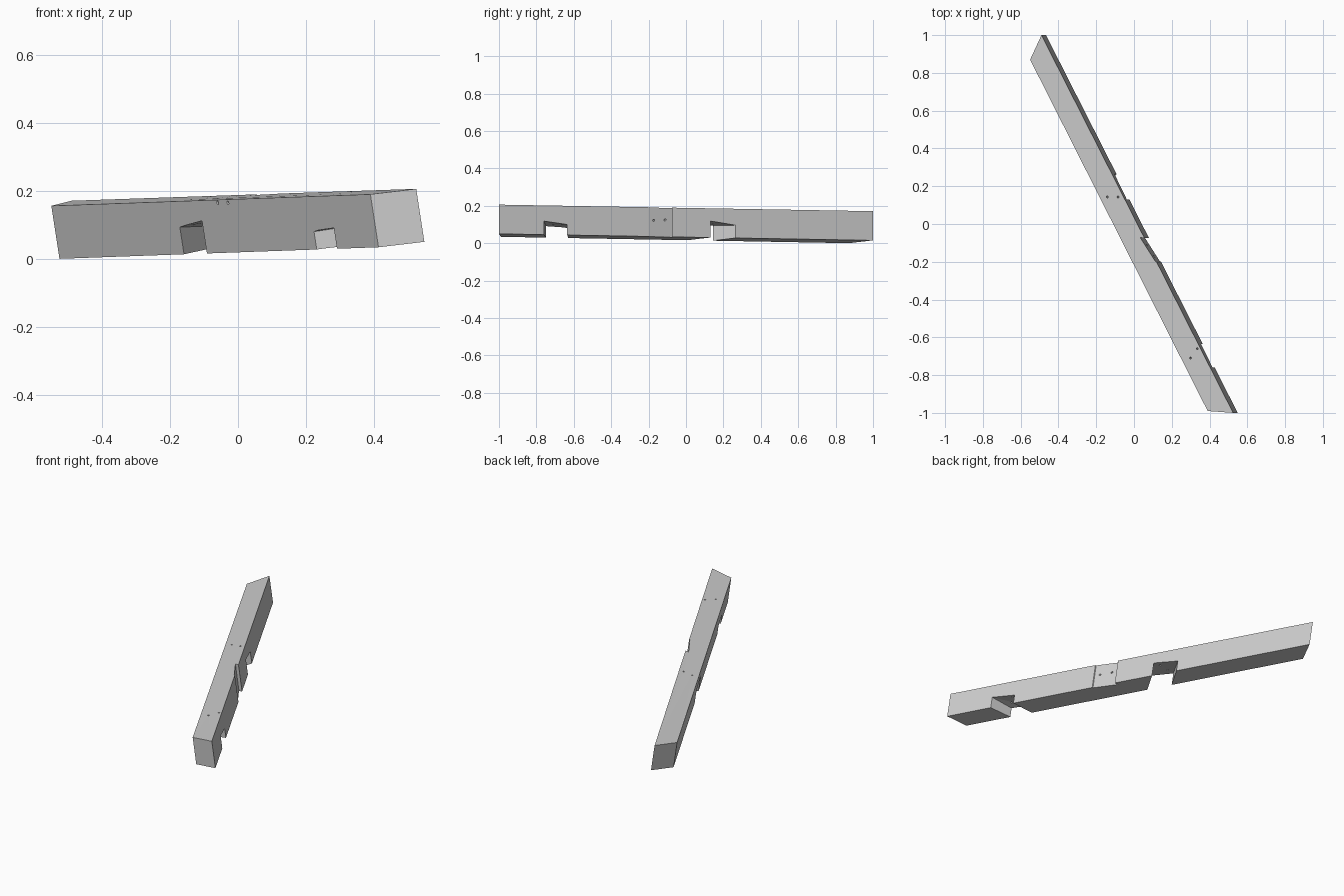
import bpy
import bmesh
from mathutils import Vector

cube = bpy.data.objects.get("Cube")
if cube:
    bpy.data.objects.remove(cube, do_unlink=True)

timber = bpy.data.materials.new("pale_grey_timber")
GREY = (0.6, 0.6, 0.6, 1)
timber.diffuse_color = GREY
timber.use_nodes = True
timber.node_tree.nodes["Principled BSDF"].inputs["Base Color"].default_value = GREY

# Top edges of the tilted beam, each from back to front, and its downward vector
SIDE_A = Vector((-0.55, 0.87, 0.156)), Vector((0.39, -0.99, 0.19))
SIDE_B = Vector((-0.49, 1.0, 0.171)), Vector((0.525, -1.0, 0.206))
DOWN = Vector((0.024, 0, -0.156))


def make_object(name, bm):
    bmesh.ops.recalc_face_normals(bm, faces=bm.faces)
    mesh = bpy.data.meshes.new(name)
    bm.to_mesh(mesh)
    bm.free()
    mesh.materials.append(timber)
    obj = bpy.data.objects.new(name, mesh)
    bpy.context.collection.objects.link(obj)
    return obj


def block(name, ring, drop):
    """Solid made by sweeping a four-cornered ring along drop."""
    bm = bmesh.new()
    top = [bm.verts.new(p) for p in ring]
    low = [bm.verts.new(p + drop) for p in ring]
    bm.faces.new(top)
    bm.faces.new(low[::-1])
    for i in range(4):
        j = (i + 1) % 4
        bm.faces.new((top[i], low[i], low[j], top[j]))
    return make_object(name, bm)


def on_edge(edge, y):
    return edge[0].lerp(edge[1], (y - edge[0].y) / (edge[1].y - edge[0].y))


def on_face(edge, y, z):
    p = on_edge(edge, y)
    return p + DOWN * ((z - p.z) / DOWN.z)


def peg(name, start, end, radius=0.005):
    """Round cutter running between two points."""
    axis = end - start
    bm = bmesh.new()
    bmesh.ops.create_cone(bm, cap_ends=True, segments=12, radius1=radius,
                          radius2=radius, depth=axis.length)
    turn = axis.to_track_quat('Z', 'Y').to_matrix().to_4x4()
    bm.transform(turn)
    bmesh.ops.translate(bm, verts=bm.verts, vec=(start + end) / 2)
    return make_object(name, bm)


def notch(name, a_points, b_points):
    """Angled slot through the underside, with a sloping ceiling."""
    near = [on_face(SIDE_A, *p) for p in a_points]
    far = [on_face(SIDE_B, *p) for p in b_points]
    outer_a = [p.lerp(q, -0.4) for p, q in zip(near, far)]
    outer_b = [p.lerp(q, 1.4) for p, q in zip(near, far)]
    return block(name, outer_a + outer_b[::-1], DOWN)


# Beam with mitred ends
beam = block("timber_beam", [*SIDE_A, *SIDE_B[::-1]], DOWN)

# Two joint notches in the underside: (y, ceiling height) on each side
cutters = [
    notch("front_notch", [(-0.63, 0.08), (-0.748, 0.091)],
          [(-0.635, 0.1), (-0.76, 0.118)]),
    notch("back_notch", [(0.144, 0.093), (0.01, 0.112)],
          [(0.265, 0.096), (0.13, 0.118)]),
]

# Shallow tapered housing on one side
ACROSS = Vector((0.13, -0.02, 0))
back, front = on_edge(SIDE_B, -0.075), on_edge(SIDE_B, -0.2)
ring = [back - ACROSS * 0.18, front - ACROSS * 0.04,
        front + ACROSS * 0.4, back + ACROSS * 0.4]
cutters.append(block("side_housing", [p - DOWN * 0.3 for p in ring], DOWN * 1.6))

# Peg holes through the sides
for y in (-0.097, -0.156):
    p = on_face(SIDE_A, y, 0.165)
    q = on_face(SIDE_B, y - 0.018, 0.118)
    cutters.append(peg("side_peg_hole", p.lerp(q, -0.3), p.lerp(q, 1.3)))

# Peg holes through the top
for x, y in ((-0.143, 0.143), (-0.085, 0.143), (0.30, -0.71), (0.337, -0.66)):
    p = Vector((x, y, 0.185))
    cutters.append(peg("top_peg_hole", p - DOWN * 0.4, p + DOWN * 1.5))

# Cut every joint and hole, then discard the cutters
for cutter in cutters:
    mod = beam.modifiers.new(cutter.name, 'BOOLEAN')
    mod.operation = 'DIFFERENCE'
    mod.solver = 'EXACT'
    mod.object = cutter
bpy.context.view_layer.update()
depsgraph = bpy.context.evaluated_depsgraph_get()
cut_mesh = bpy.data.meshes.new_from_object(beam.evaluated_get(depsgraph))
beam.modifiers.clear()
beam.data = cut_mesh
cut_mesh.materials.clear()
cut_mesh.materials.append(timber)
for face in cut_mesh.polygons:
    face.material_index = 0
for cutter in cutters:
    bpy.data.objects.remove(cutter, do_unlink=True)
